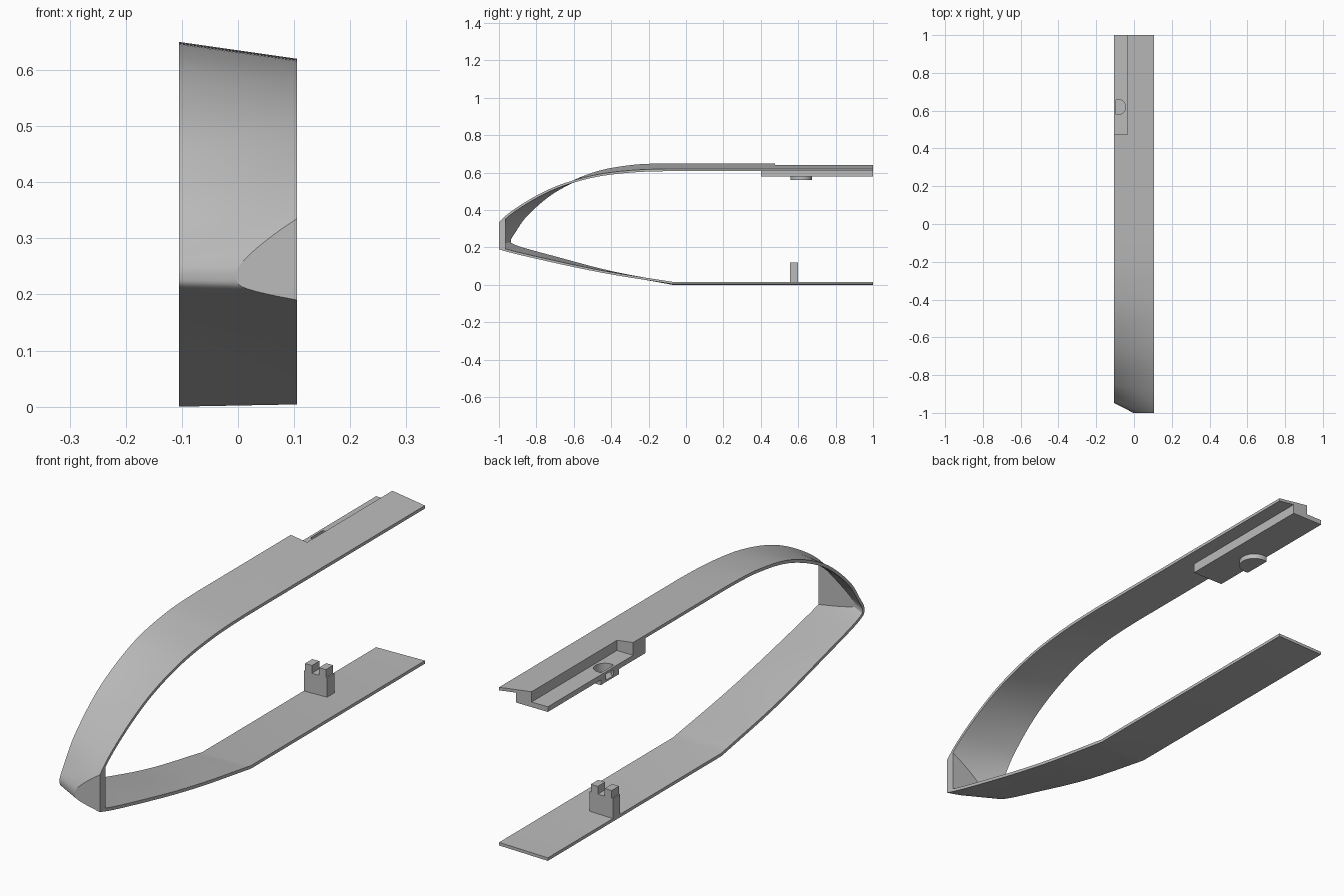
import bpy, bmesh, math
from mathutils import Vector

old = bpy.data.objects.get("Cube")
if old:
    bpy.data.objects.remove(old, do_unlink=True)

grey = bpy.data.materials.new("plain_grey")
grey.use_nodes = True
tone = (0.5, 0.5, 0.5, 1)
grey.diffuse_color = tone
grey.node_tree.nodes["Principled BSDF"].inputs["Base Color"].default_value = tone

HALF, WALL = 0.105, 0.012


def finish(name, bm):
    bmesh.ops.recalc_face_normals(bm, faces=bm.faces)
    mesh = bpy.data.meshes.new(name)
    bm.to_mesh(mesh)
    bm.free()
    obj = bpy.data.objects.new(name, mesh)
    bpy.context.collection.objects.link(obj)
    mesh.materials.append(grey)
    return obj


def loft(name, rings, cut_y=None):
    """Closed solid through rings of equal length, optionally sliced flat at the front."""
    bm = bmesh.new()
    loops = [[bm.verts.new(p) for p in ring] for ring in rings]
    for a, b in zip(loops, loops[1:]):
        for i in range(len(a)):
            j = (i + 1) % len(a)
            bm.faces.new((a[i], a[j], b[j], b[i]))
    bm.faces.new(loops[0])
    bm.faces.new(loops[-1])
    if cut_y is not None:
        res = bmesh.ops.bisect_plane(bm, geom=bm.verts[:] + bm.edges[:] + bm.faces[:],
                                     plane_co=(0, cut_y, 0), plane_no=(0, -1, 0), clear_outer=True)
        rim = [e for e in res["geom_cut"] if isinstance(e, bmesh.types.BMEdge)]
        bmesh.ops.holes_fill(bm, edges=[e for e in rim if e.is_boundary])
    return finish(name, bm)


def box(name, x0, x1, y0, y1, z0, z1):
    corners = [(x0, y0), (x1, y0), (x1, y1), (x0, y1)]
    return loft(name, [[(x, y, z) for x, y in corners] for z in (z0, z1)])


def d_shape(name, flat_x, centre_x, centre_y, r, z0, z1):
    a = math.acos((flat_x - centre_x) / r)
    pts = [(centre_x + r * math.cos(t), centre_y + r * math.sin(t))
           for t in (-a + 2 * a * i / 32 for i in range(33))]
    return loft(name, [[(x, y, z) for x, y in pts] for z in (z0, z1)])


def cut(obj, tool, mode="DIFFERENCE"):
    mod = obj.modifiers.new("cut", "BOOLEAN")
    mod.operation, mod.object, mod.solver = mode, tool, "EXACT"
    bpy.context.view_layer.objects.active = obj
    bpy.ops.object.modifier_apply(modifier=mod.name)


def spline(ctrl, steps=8):
    """Smooth the bow of the band, leaving both arms straight."""
    p = [Vector(c) for c in ctrl]
    bow = [p[1] + Vector((0.2, 0))] + p[1:-1] + [2 * p[-2] - p[-3]]
    out = [p[0]]
    for a, b, c, d in zip(bow, bow[1:], bow[2:], bow[3:]):
        for k in range(steps):
            t = k / steps
            out.append(0.5 * (2 * b + (c - a) * t + (2 * a - 5 * b + 4 * c - d) * t * t
                              + (3 * b - a - 3 * c + d) * t ** 3))
    return out + [p[-2], p[-1]]


def inset(path):
    out = []
    for i, p in enumerate(path):
        t = (path[min(i + 1, len(path) - 1)] - path[max(i - 1, 0)]).normalized()
        out.append(p + WALL * Vector((-t.y, t.x)))
    out[0].x = out[-1].x = 1.1
    return out


def span(a, b, xs):
    rings = []
    for x in xs:
        f = (x + HALF) / (2 * HALF)
        rings.append([(x, *p.lerp(q, f)) for p, q in zip(a, b)])
    return rings


# Bent band: side profiles (y, z) at its two long edges
right_edge = spline([(1, .65), (-.1, .65), (-.3, .64), (-.5, .6), (-.7, .508), (-.85, .385),
                     (-.92, .29), (-.948, .235), (-.91, .2), (-.7, .14), (-.4, .062),
                     (-.07, 0), (1, 0)])
left_edge = spline([(1, .62), (-.1, .62), (-.3, .612), (-.5, .585), (-.7, .525), (-.88, .43),
                    (-1, .335), (-1.055, .235), (-1, .19), (-.7, .117), (-.4, .056),
                    (-.07, .004), (1, .004)])
cols = [-HALF + 2 * HALF * i / 12 for i in range(13)]
wide = [-0.12] + cols[1:-1] + [0.12]
band = loft("bent_band", span(right_edge, left_edge, cols), -1)
hollow = loft("hollow_cutter", span(inset(right_edge), inset(left_edge), wide), -0.965)
cut(band, hollow)

# Latch block under the upper arm, with its recess and keyhole
section = [(.033, .58), (.033, .624), (-HALF, .643), (-HALF, .58)]
block = loft("latch_block", [[(x, y, z) for x, z in section] for y in (.4, 1)])
recess = box("recess_cutter", -.2, -.035, .475, 1.2, .6, .8)
cut(band, recess)
cut(block, recess)
boss = d_shape("latch_boss", -HALF, -.09, .617, .058, .56, .58)
keyhole = d_shape("keyhole_cutter", -.095, -.084, .619, .04, .567, .7)
slot = box("slot_cutter", -.2, -.08, .597, .641, .567, .59)
for part in (block, boss):
    cut(part, keyhole)
    cut(part, slot)

# Forked post on the lower arm
post = box("post", -HALF, -.005, .555, .6, .005, .09)
for side, x in (("right", -.1), ("left", -.04)):
    box(side + "_prong", x, x + .03, .555, .6, .09, .12)

# Tidy up and shade
for tool in (hollow, recess, keyhole, slot):
    bpy.data.objects.remove(tool, do_unlink=True)
bpy.ops.object.select_all(action="DESELECT")
for obj in (band, boss, block):
    obj.select_set(True)
bpy.context.view_layer.objects.active = band
bpy.ops.object.shade_smooth_by_angle(angle=math.radians(25))
